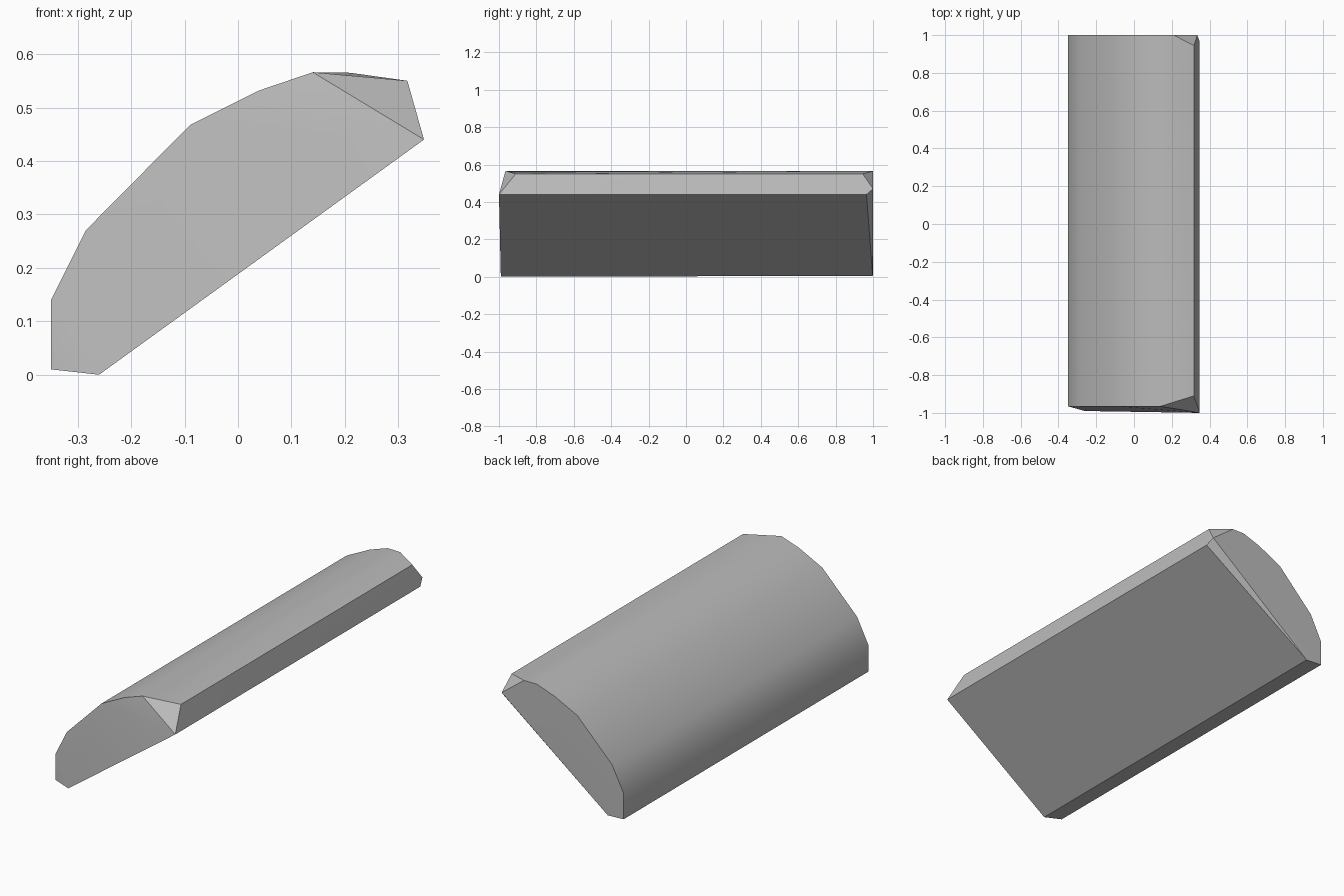
import bpy, bmesh, math

cube = bpy.data.objects.get("Cube")
if cube:
    bpy.data.objects.remove(cube, do_unlink=True)

# One plain grey material
grey = bpy.data.materials.new("plain_grey")
grey.use_nodes = True
colour = (0.5, 0.5, 0.5, 1)
grey.diffuse_color = colour
grey.node_tree.nodes["Principled BSDF"].inputs["Base Color"].default_value = colour

# Rounded back of the cross-section, shared by both ends (x, z)
arc = [(-0.35, 0.01), (-0.35, 0.14), (-0.285, 0.27), (-0.09, 0.467),
       (0.04, 0.532), (0.14, 0.566)]

# Front end leans back towards the top, with one cut corner
front = [(x, -0.965, z) for x, z in arc]
front += [(-0.26, -0.99, 0), (0.348, -1, 0.44), (0.317, -0.91, 0.55)]

# Back end is square, with small cut corners near the flat underside
back = [(x, 1, z) for x, z in arc]
back += [(-0.26, 0.998, 0.005), (0.21, 1, 0.565), (0.335, 1, 0.47),
         (0.317, 0.945, 0.55), (0.348, 0.965, 0.44)]

# Bar wrapped tightly around the two ends
bm = bmesh.new()
for point in front + back:
    bm.verts.new(point)
bmesh.ops.convex_hull(bm, input=bm.verts)
bmesh.ops.dissolve_limit(bm, angle_limit=math.radians(1.5),
                         verts=bm.verts, edges=bm.edges)
bmesh.ops.recalc_face_normals(bm, faces=bm.faces)
mesh = bpy.data.meshes.new("curved_bar")
bm.to_mesh(mesh)
bm.free()
mesh.materials.append(grey)
bar = bpy.data.objects.new("curved_bar", mesh)
bpy.context.collection.objects.link(bar)

# Smooth curved back, crisp corners
bpy.ops.object.select_all(action="DESELECT")
bar.select_set(True)
bpy.context.view_layer.objects.active = bar
bpy.ops.object.shade_smooth_by_angle(angle=math.radians(30))
